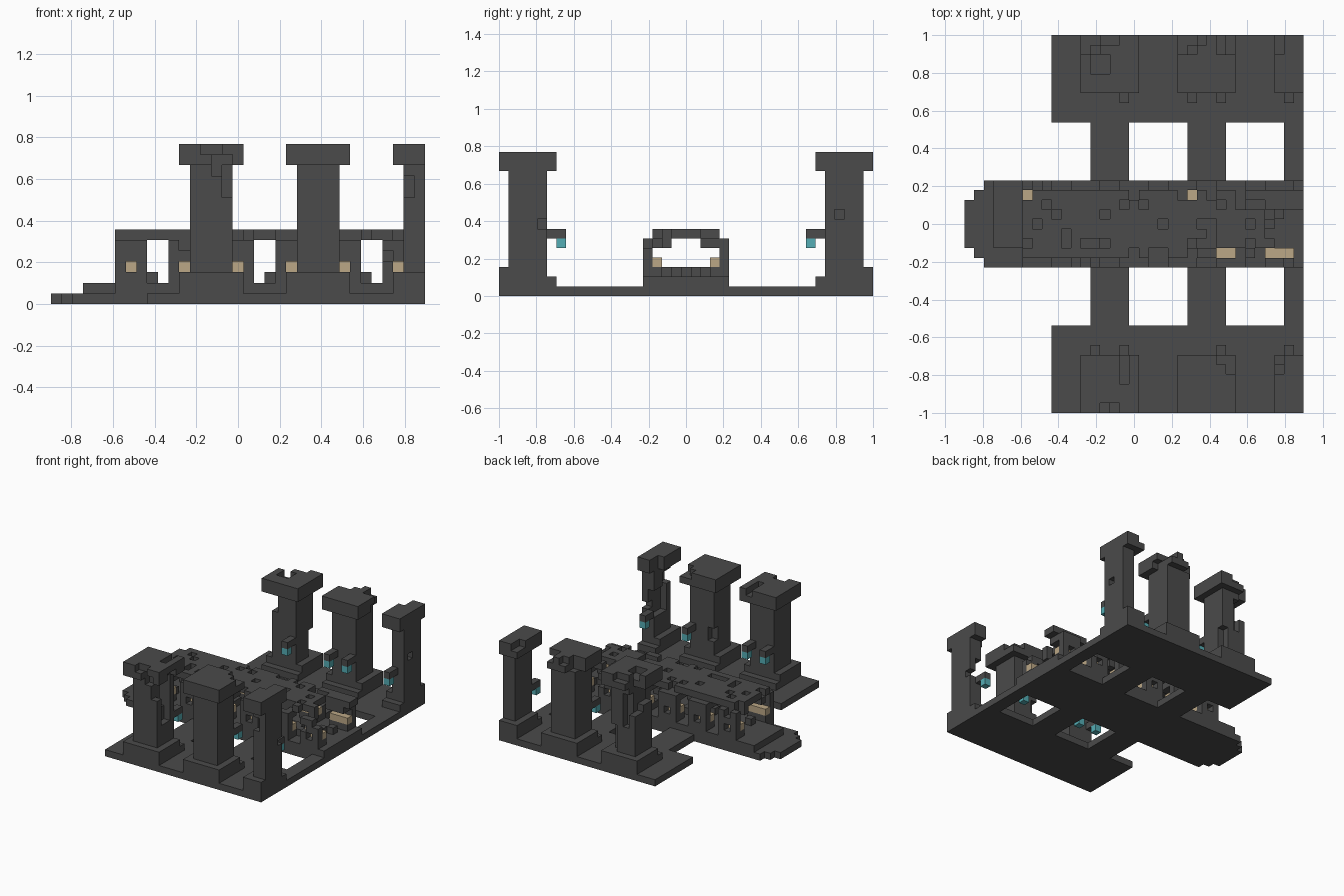
import bpy
import bmesh
import random
from mathutils import Vector

random.seed(4)
cube = bpy.data.objects.get("Cube")
if cube:
    bpy.data.objects.remove(cube)

NX, NY = 35, 39
U = 2 / NY


def material(name, color):
    m = bpy.data.materials.new(name)
    m.use_nodes = True
    m.diffuse_color = (*color, 1)
    m.node_tree.nodes["Principled BSDF"].inputs["Base Color"].default_value = (*color, 1)
    return m


STONE = material("dark stone", (0.07, 0.07, 0.07))
TEAL = material("teal lantern glass", (0.09, 0.42, 0.46))
TAN = material("tan bench wood", (0.5, 0.39, 0.24))


def box(i0, i1, j0, j1, k0, k1):
    """Cells of an inclusive block."""
    return {(i, j, k) for i in range(i0, i1 + 1)
            for j in range(j0, j1 + 1) for k in range(k0, k1 + 1)}


def both(cells):
    """Cells together with their copy across the long axis."""
    return cells | {(i, NY - 1 - j, k) for i, j, k in cells}


def build(name, cells, mat):
    """Turn cells into one blocky shell with only outer faces."""
    bm = bmesh.new()
    verts = {}

    def corner(p):
        key = tuple(p)
        if key not in verts:
            verts[key] = bm.verts.new(((p[0] - NX / 2) * U, (p[1] - NY / 2) * U, p[2] * U))
        return verts[key]

    for cell in sorted(cells):
        for axis in range(3):
            for side in (0, 1):
                near = list(cell)
                near[axis] += 2 * side - 1
                if tuple(near) in cells:
                    continue
                a, b = Vector((0, 0, 0)), Vector((0, 0, 0))
                a[(axis + 1) % 3] = 1
                b[(axis + 2) % 3] = 1
                o = Vector(cell)
                o[axis] += side
                ring = [o, o + a, o + a + b, o + b]
                if not side:
                    ring.reverse()
                bm.faces.new([corner([int(c) for c in p]) for p in ring])
    mesh = bpy.data.meshes.new(name)
    bm.to_mesh(mesh)
    bm.free()
    mesh.materials.append(mat)
    ob = bpy.data.objects.new(name, mesh)
    bpy.context.collection.objects.link(ob)


# Ground slab: side terraces, nave floor with a stepped nose, bridges
ground = both(box(9, 34, 0, 8, 0, 0)) | box(2, 34, 15, 23, 0, 0)
ground |= box(1, 1, 16, 22, 0, 0) | box(0, 0, 17, 21, 0, 0)
for a, b in ((13, 16), (23, 26), (33, 34)):
    ground |= both(box(a, b, 9, 14, 0, 0))
build("ground_slab", ground, STONE)

# Raised nave floor with loose stones
floor = box(3, 5, 17, 23, 1, 1) | box(6, 34, 15, 23, 1, 1)
for i in range(7, 34):
    for j in range(17, 22):
        if random.random() < 0.12:
            floor.add((i, j, 2))
build("nave_floor", floor, STONE)

# Nave walls: piers with a slot, vault shoulders and a worn roof
CENTRES = range(7, 33, 5)
walls, benches = set(), set()
for c in CENTRES:
    pier = box(c - 1, c + 1, 15, 15, 2, 5) - {(c, 15, 3)}
    pier |= box(c - 1, c + 1, 16, 17, 5, 5) | box(c - 1, c + 1, 16, 16, 2, 2)
    walls |= both(pier)
    benches |= both(box(c - 1, c + 1, 16, 16, 3, 3))
roof = box(6, 34, 16, 22, 6, 6)

# Roof holes and collapsed corners
for i in (7, 20, 29, 31, 32):
    roof.discard((i, 19, 6))
for a, b, c, d in ((6, 6, 22, 22), (23, 23, 22, 22), (26, 27, 16, 16),
                   (31, 31, 16, 16), (32, 34, 16, 20)):
    roof -= box(a, b, c, d, 6, 6)
    walls -= box(a, b, c, d, 4, 5)
roof = {p for p in roof
        if random.random() > (0.1 if 18 <= p[1] <= 20 else 0.25)}
walls = {p for p in walls if p[2] < 4 or random.random() > 0.1}
build("nave_walls", walls, STONE)
build("nave_roof", roof, STONE)
build("nave_benches", benches, TAN)


# Towers: base, shaft, capital and lantern brackets, minus worn blocks
def tower(name, first, rear, lamps, cuts):
    last = min(first + 3, NX - 1)
    top = min(last + 1, NX - 1)
    cells = box(first - 1, top, 0, 5, 1, 1) | box(first - 1, top, 0, 4, 2, 2)
    cells |= box(first, last, 1, 4, 3, 12) | box(first - 1, top, 0, 5, 13, 14)
    glass = set()
    for cut in cuts:
        cells -= box(*cut)
    for i in lamps:
        cells |= box(i, i, 5, 6, 6, 6)
        glass.add((i, 6, 5))
    if rear:
        cells = {(i, NY - 1 - j, k) for i, j, k in cells}
        glass = {(i, NY - 1 - j, k) for i, j, k in glass}
    build(name, cells, STONE)
    build(name + "_lanterns", glass, TEAL)


tower("front_outer_tower", 13, False, (13, 16),
      [(14, 15, 0, 0, 14, 14), (15, 16, 0, 1, 12, 13), (16, 16, 1, 1, 10, 11),
       (16, 16, 2, 3, 6, 12), (15, 15, 3, 3, 8, 11), (16, 16, 3, 5, 14, 14),
       (17, 17, 2, 3, 13, 13)])
tower("front_middle_tower", 23, False, (26,),
      [(26, 27, 5, 5, 14, 14), (27, 27, 4, 4, 14, 14), (23, 23, 4, 4, 5, 6)])
tower("front_inner_tower", 33, False, (33,),
      [(33, 33, 2, 4, 6, 9), (32, 32, 4, 5, 13, 14), (33, 33, 1, 2, 10, 11),
       (34, 34, 4, 4, 7, 7)])
tower("rear_outer_tower", 13, True, (16,),
      [(14, 15, 0, 0, 14, 14), (12, 13, 0, 1, 13, 14), (13, 13, 1, 2, 9, 12),
       (13, 13, 3, 4, 10, 12), (14, 14, 1, 1, 7, 11), (16, 16, 1, 1, 3, 6),
       (13, 14, 2, 3, 14, 14)])
tower("rear_middle_tower", 23, True, (23, 26),
      [(22, 23, 0, 1, 13, 14), (24, 24, 0, 0, 14, 14), (26, 27, 0, 1, 14, 14),
       (27, 27, 0, 2, 13, 13)])
tower("rear_inner_tower", 33, True, (33,),
      [(34, 34, 3, 3, 8, 8), (32, 32, 0, 1, 14, 14)])
